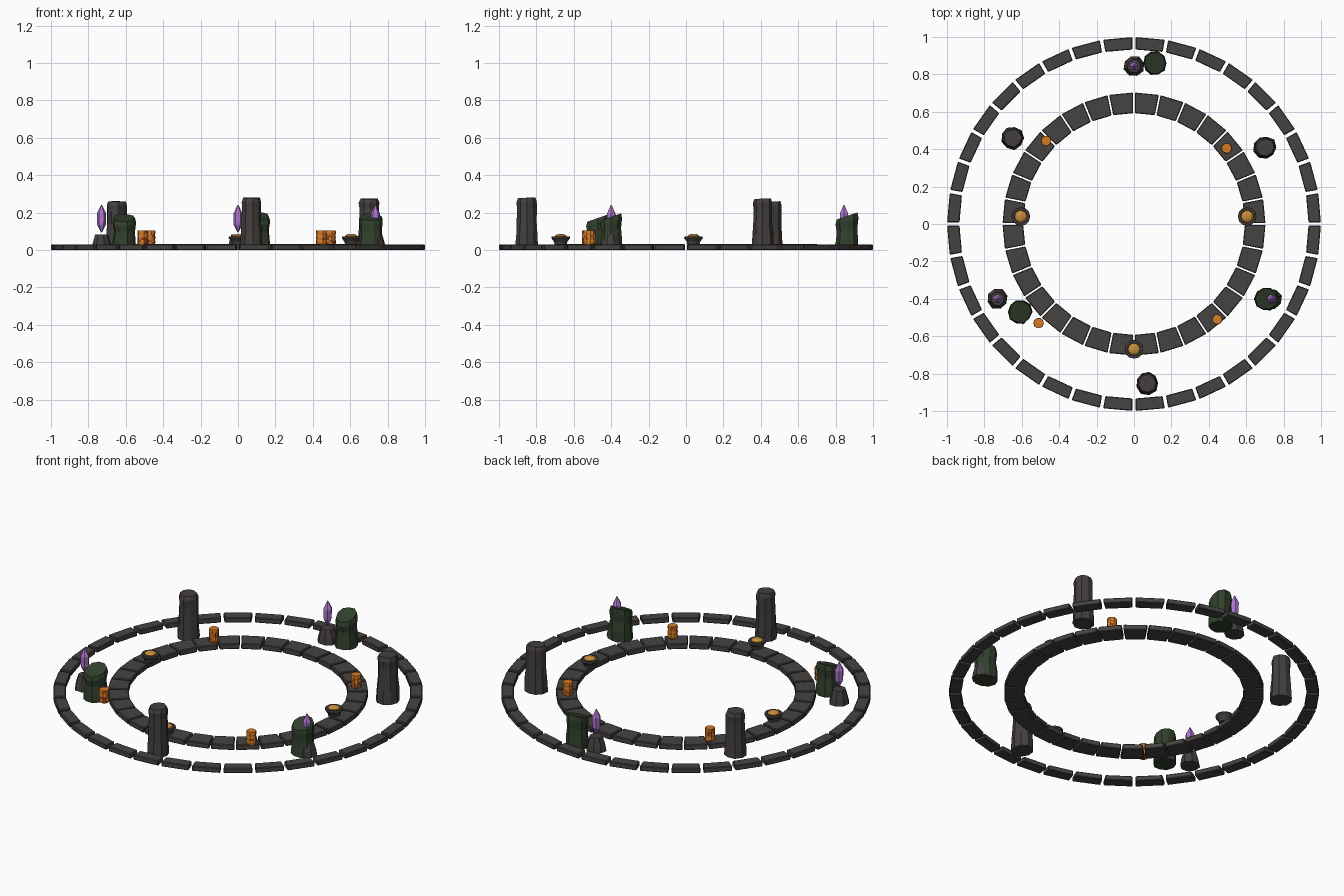
import bpy, bmesh, math, random
from mathutils import Matrix, Vector

random.seed(4)
if "Cube" in bpy.data.objects:
    bpy.data.objects.remove(bpy.data.objects["Cube"])


def material(name, rgb):
    m = bpy.data.materials.new(name)
    m.use_nodes = True
    m.diffuse_color = (*rgb, 1)
    bsdf = m.node_tree.nodes["Principled BSDF"]
    bsdf.inputs["Base Color"].default_value = (*rgb, 1)
    bsdf.inputs["Roughness"].default_value = 0.9
    return m


PAVING = material("paving stone", (0.062, 0.055, 0.055))
ROCK = material("pillar rock", (0.056, 0.050, 0.048))
MOSS = material("moss", (0.031, 0.052, 0.026))
CRYSTAL = material("purple crystal", (0.42, 0.18, 0.62))
EMBER = material("ember", (0.58, 0.27, 0.045))
ORANGE = material("lantern orange", (0.68, 0.20, 0.02))
RUST = material("lantern rust", (0.30, 0.065, 0.012))


def finish(name, bm, mats):
    bmesh.ops.recalc_face_normals(bm, faces=bm.faces)
    mesh = bpy.data.meshes.new(name)
    bm.to_mesh(mesh)
    bm.free()
    for m in mats:
        mesh.materials.append(m)
    obj = bpy.data.objects.new(name, mesh)
    bpy.context.collection.objects.link(obj)
    return obj


def lathe(bm, x, y, profile, sides, jitter=0.0, slope=0.0, turn=0.0):
    """Stack of polygon rings (radius, z); the top ring may be slanted along y."""
    wobble = [1 + random.uniform(-jitter, jitter) for _ in range(sides)]
    top = profile[-1][1]
    rings = []
    for r, z in profile:
        ring = []
        for i in range(sides):
            a = math.tau * i / sides + turn
            rr = r * wobble[i] * (1 + random.uniform(-jitter, jitter) * 0.6)
            dy = rr * math.sin(a)
            ring.append(bm.verts.new((x + rr * math.cos(a), y + dy, z + slope * dy * z / top)))
        rings.append(ring)
    for a, b in zip(rings, rings[1:]):
        for i in range(sides):
            j = (i + 1) % sides
            bm.faces.new((a[i], a[j], b[j], b[i]))
    bm.faces.new(rings[0][::-1])
    bm.faces.new(rings[-1])


# Rings of wedge-shaped paving blocks with parallel gaps
def block_ring(name, count, inner, outer, gap, height):
    bm = bmesh.new()
    for k in range(count):
        spin = Matrix.Rotation(math.tau * (k + 0.5) / count, 3, 'Z')
        half = [r * math.tan(math.pi / count) - gap / 2 for r in (inner, outer)]
        plan = [(inner, -half[0]), (outer, -half[1]), (outer, half[1]), (inner, half[0])]
        low, high = [[bm.verts.new(spin @ Vector((px, py, z))) for px, py in plan]
                     for z in (0, height)]
        bm.faces.new(low[::-1])
        bm.faces.new(high)
        for i in range(4):
            j = (i + 1) % 4
            bm.faces.new((low[i], low[j], high[j], high[i]))
    bmesh.ops.bevel(bm, geom=bm.edges[:], offset=0.004, segments=1, affect='EDGES')
    finish(name, bm, [PAVING])


block_ring("outer_block_ring", 36, 0.93, 0.996, 0.018, 0.03)
block_ring("inner_block_ring", 32, 0.59, 0.70, 0.009, 0.032)

# Tall rock pillars
for x, y, h in [(0.07, -0.85, 0.28), (0.70, 0.41, 0.275), (-0.65, 0.46, 0.26)]:
    bm = bmesh.new()
    lathe(bm, x, y, [(0.062, 0), (0.058, h * 0.3), (0.054, h * 0.55),
                     (0.053, h * 0.8), (0.055, h * 0.92), (0.047, h)], 9, 0.06, 0.03)
    finish("rock_pillar", bm, [ROCK])

# Broken mossy stumps with slanted tops
for x, y, h in [(0.11, 0.86, 0.182), (-0.61, -0.47, 0.172), (0.71, -0.40, 0.178)]:
    bm = bmesh.new()
    lathe(bm, x, y, [(0.064, 0), (0.061, h * 0.3), (0.056, h * 0.6),
                     (0.062, h * 0.85), (0.057, h)], 10, 0.06, 0.35)
    finish("mossy_stump", bm, [MOSS])

# Floating crystals above rock plinths
for x, y in [(-0.73, -0.40), (0, 0.845), (0.735, -0.40)]:
    bm = bmesh.new()
    lathe(bm, x, y, [(0.056, 0), (0.05, 0.035), (0.036, 0.083)], 8, 0.05, turn=0.3)
    finish("crystal_plinth", bm, [ROCK])
    bm = bmesh.new()
    lathe(bm, x, y, [(0.003, 0.095), (0.023, 0.135), (0.025, 0.195), (0.002, 0.242)], 6, 0.04)
    finish("crystal", bm, [CRYSTAL])

# Fire bowls: flared cup with a low mound of embers
for x, y in [(-0.605, 0.04), (0.605, 0.04), (0, -0.67)]:
    bm = bmesh.new()
    lathe(bm, x, y, [(0.032, 0.028), (0.036, 0.045), (0.05, 0.064),
                     (0.048, 0.074), (0.036, 0.074), (0.032, 0.066)], 12)
    finish("fire_bowl", bm, [ROCK])
    bm = bmesh.new()
    lathe(bm, x, y, [(0.033, 0.066), (0.033, 0.076), (0.022, 0.084), (0.008, 0.087)], 10)
    finish("ember_mound", bm, [EMBER])

# Lanterns with mottled orange and rust panels
for x, y in [(-0.47, 0.445), (0.495, 0.405), (-0.51, -0.53), (0.445, -0.51)]:
    bm = bmesh.new()
    levels = [(0.028 if i % 2 else 0.0265, 0.03 + 0.0125 * i) for i in range(7)]
    lathe(bm, x, y, levels, 10, 0.03)
    for f in bm.faces:
        if abs(f.normal.z) < 0.7 and len(f.verts) == 4 and random.random() < 0.35:
            f.material_index = 1
    finish("lantern", bm, [ORANGE, RUST])
